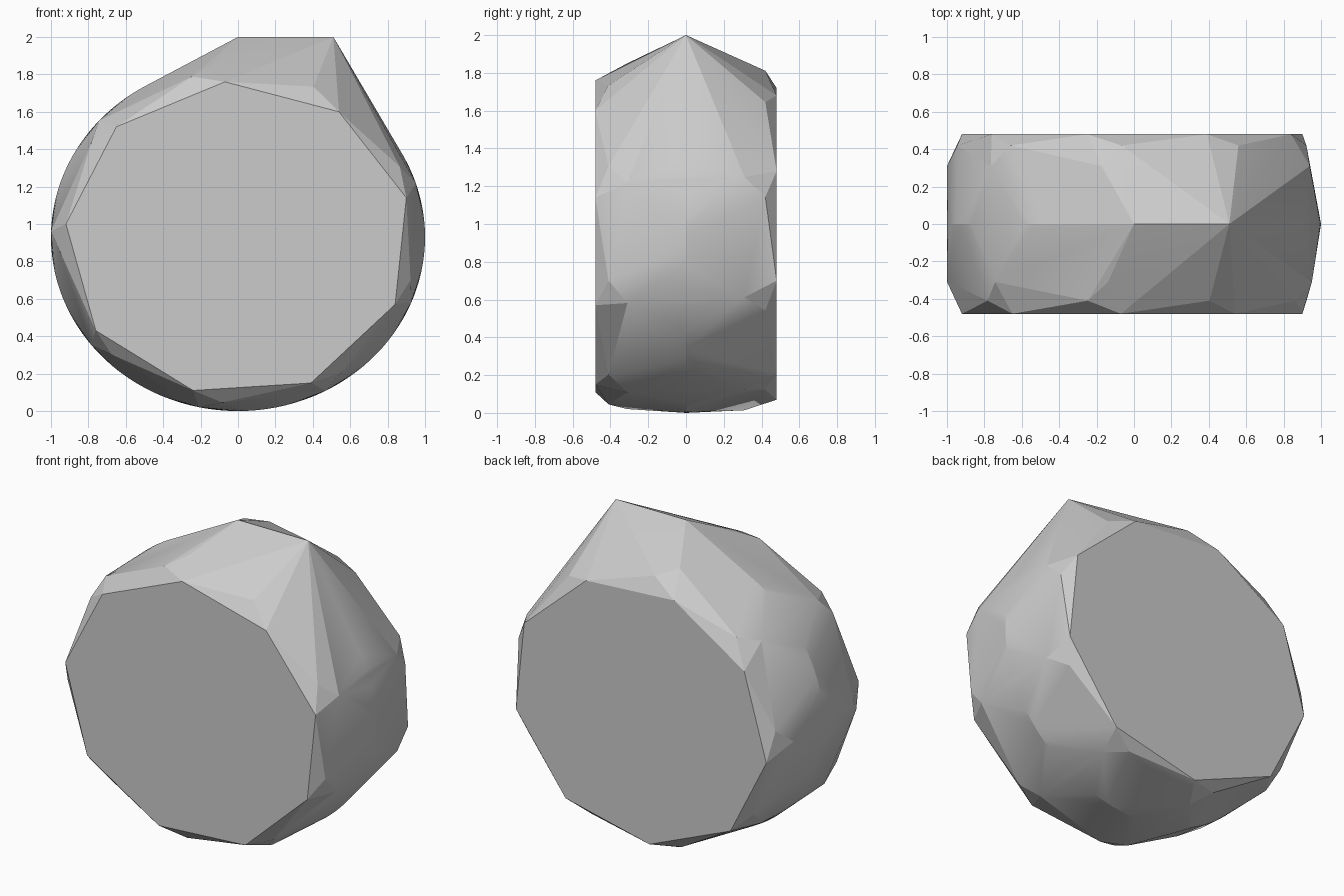
import bpy, bmesh
from math import sin, cos, radians

cube = bpy.data.objects.get("Cube")
if cube:
    bpy.data.objects.remove(cube, do_unlink=True)

HALF_DEPTH = 0.48
HALF_HEIGHT = 0.93


def rim_point(angle, y, radius=1.0):
    """Point on the slightly squashed round body, angle measured from +x."""
    a = radians(angle)
    return (radius * cos(a), y, HALF_HEIGHT * (1 + radius * sin(a)))


# Nine-sided flat end faces, as x and z pairs
front_face = [(-.07, 1.76), (.54, 1.60), (.90, 1.14), (.84, .57), (.39, .15),
              (-.24, .11), (-.76, .43), (-.92, 1.0), (-.65, 1.52)]
back_face = [(.39, 1.68), (-.25, 1.72), (-.76, 1.39), (-.92, .83), (-.66, .315),
             (-.07, .07), (.54, .21), (.90, .70), (.84, 1.28)]
points = [(x, -HALF_DEPTH, z) for x, z in front_face]
points += [(x, HALF_DEPTH, z) for x, z in back_face]

# Facet corners between the end faces and the round middle
for k in range(9):
    step = 40 * k
    points.append(rim_point(18 + step, -0.31))
    points.append(rim_point(20 + step, 0.31))
    points.append(rim_point(25 + step, -0.41, 0.955))
    points.append(rim_point(14 + step, 0.42, 0.95))

# Round middle band
points += [rim_point(3 * k, 0) for k in range(120)]

# Raised ridge on top
points += [(0, 0, 2), (0.51, 0, 2)]

# Wrap everything in one convex skin
bm = bmesh.new()
for p in points:
    bm.verts.new(p)
hull = bmesh.ops.convex_hull(bm, input=bm.verts[:])
unused = {g for g in hull["geom_interior"] + hull["geom_unused"]
          if isinstance(g, bmesh.types.BMVert)}
bmesh.ops.delete(bm, geom=list(unused), context='VERTS')
bmesh.ops.dissolve_limit(bm, angle_limit=radians(0.5),
                         verts=bm.verts[:], edges=bm.edges[:])
bmesh.ops.recalc_face_normals(bm, faces=bm.faces[:])

mesh = bpy.data.meshes.new("faceted_body")
bm.to_mesh(mesh)
bm.free()
body = bpy.data.objects.new("faceted_body", mesh)
bpy.context.collection.objects.link(body)

# Soft fans, crisp facet edges
bpy.ops.object.select_all(action='DESELECT')
body.select_set(True)
bpy.context.view_layer.objects.active = body
bpy.ops.object.shade_smooth_by_angle(angle=radians(8))
